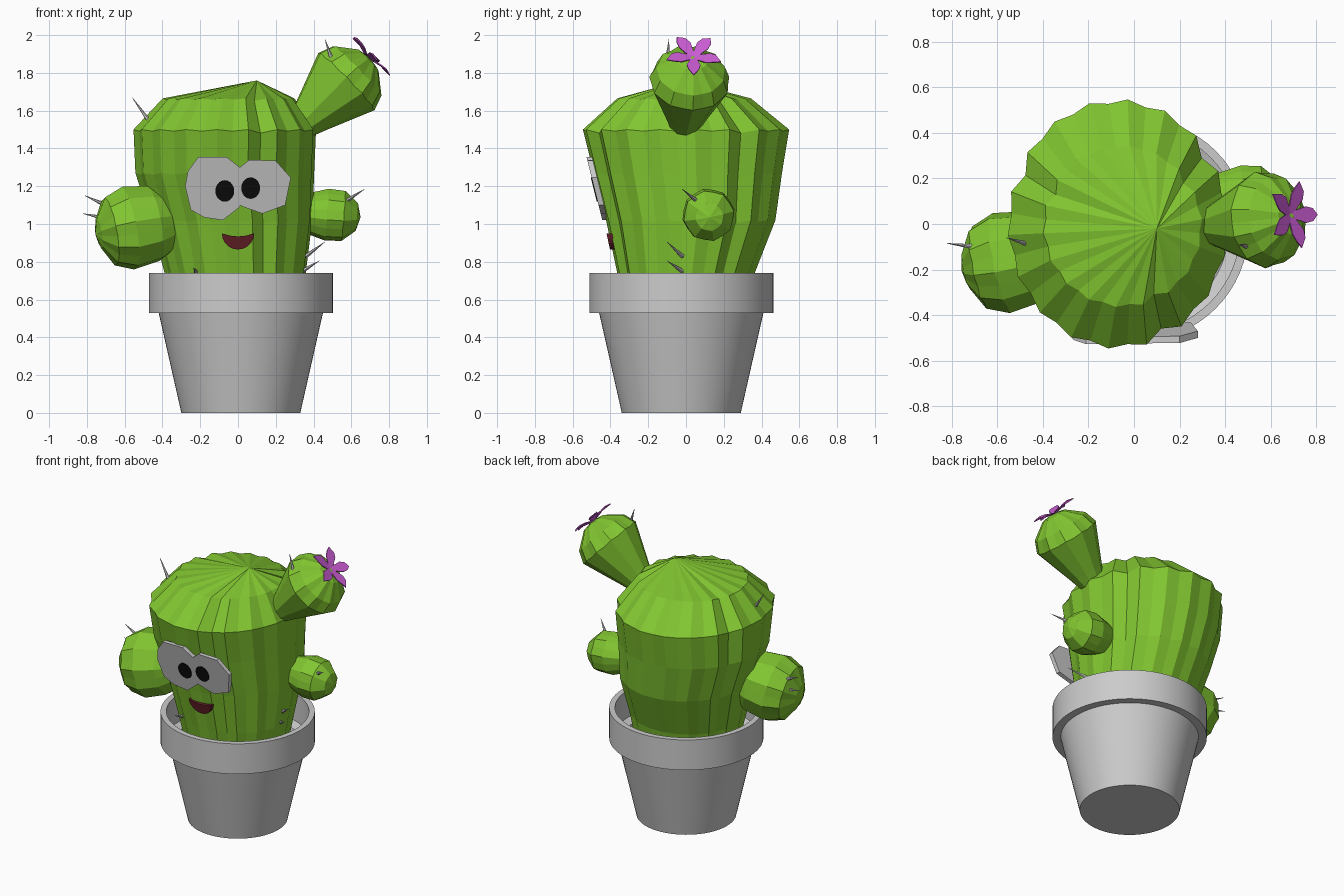
import bpy, bmesh, math
from mathutils import Vector, Matrix

if "Cube" in bpy.data.objects:
    bpy.data.objects.remove(bpy.data.objects["Cube"])


def material(name, rgb):
    m = bpy.data.materials.new(name)
    m.diffuse_color = (*rgb, 1)
    m.use_nodes = True
    m.node_tree.nodes["Principled BSDF"].inputs["Base Color"].default_value = m.diffuse_color
    return m


GREEN = material("cactus_green", (0.22, 0.56, 0.03))
PINK = material("petal_pink", (0.6, 0.11, 0.66))
RED = material("mouth_red", (0.13, 0.015, 0.02))
BLACK = material("pupil_black", (0.004, 0.004, 0.004))


def finish(bm, name, mat=None):
    bmesh.ops.recalc_face_normals(bm, faces=bm.faces)
    me = bpy.data.meshes.new(name)
    bm.to_mesh(me)
    bm.free()
    ob = bpy.data.objects.new(name, me)
    bpy.context.collection.objects.link(ob)
    if mat:
        me.materials.append(mat)
    return ob


def loft(bm, rings, closed=False):
    """Skin a list of equally long vertex rings."""
    n = len(rings[0])
    pairs = list(zip(rings, rings[1:]))
    if closed:
        pairs.append((rings[-1], rings[0]))
    for a, b in pairs:
        for i in range(n):
            j = (i + 1) % n
            bm.faces.new((a[i], a[j], b[j], b[i]))


def lathe(name, profile, loc, n=64):
    bm = bmesh.new()
    rings = [[bm.verts.new((r * math.cos(2 * math.pi * i / n), r * math.sin(2 * math.pi * i / n), z))
              for i in range(n)] for r, z in profile]
    loft(bm, rings)
    bm.faces.new(rings[0])
    bm.faces.new(rings[-1])
    ob = finish(bm, name)
    ob.location = loc
    bpy.ops.object.select_all(action='DESELECT')
    ob.select_set(True)
    bpy.context.view_layer.objects.active = ob
    bpy.ops.object.shade_smooth_by_angle(angle=math.radians(30))
    return ob


def ribbed(name, sections, tip, ribs, depth, matrix=Matrix(), creases=()):
    """Ribbed cactus segment; sections are (z, cx, cy, rx, ry)."""
    bm = bmesh.new()
    n = ribs * 2
    rings = []
    for z, cx, cy, rx, ry in sections:
        ring = []
        for i in range(n):
            a = 2 * math.pi * (i + 0.5) / n
            d = depth * (i % 2) * (2.2 if i in creases else 1)
            ring.append(bm.verts.new((cx + rx * (1 - d) * math.cos(a),
                                      cy + ry * (1 - d) * math.sin(a), z - 0.5 * d * rx)))
        rings.append(ring)
    loft(bm, rings)
    bm.faces.new(rings[0])
    top = bm.verts.new(tip)
    for i in range(n):
        bm.faces.new((rings[-1][i], rings[-1][(i + 1) % n], top))
    bm.transform(matrix)
    return finish(bm, name, GREEN)


def aim(base, axis):
    return Matrix.Translation(base) @ Vector(axis).to_track_quat('Z', 'Y').to_matrix().to_4x4()


def arm(name, base, axis, profile, length, ribs):
    ribbed(name, [(t, 0, 0, r, r) for t, r in profile], (0, 0, length), ribs, 0.05, aim(base, axis))


def plate(name, pts, front, thickness, mat=None):
    """Flat face part drawn in x/z and hung on the slanted body front."""
    bm = bmesh.new()
    rings = [[bm.verts.new((x, front(z) + dy, z)) for x, z in pts] for dy in (0, thickness)]
    loft(bm, rings)
    for r in rings:
        bm.faces.new(r)
    return finish(bm, name, mat)


def spine(name, a, b, r=0.013):
    a, b = Vector(a), Vector(b)
    length = (b - a).length
    bm = bmesh.new()
    bmesh.ops.create_cone(bm, cap_ends=True, segments=6, radius1=r, radius2=0.001, depth=length)
    bm.transform(aim((a + b) / 2, b - a))
    finish(bm, name)


# Pot with a thick rim and a hollow inside
lathe("pot", [(0.315, 0), (0.435, 0.53), (0.487, 0.53), (0.487, 0.74), (0.45, 0.74),
              (0.45, 0.55), (0.40, 0.53), (0.29, 0.05)], (0.015, -0.025, 0))

# Main body, bulging to the left near the top
ribbed("cactus_body", [(0.15, 0, 0, 0.25, 0.25),
                       (0.74, -0.015, 0, 0.375, 0.365),
                       (1.02, -0.035, 0.025, 0.43, 0.45),
                       (1.27, -0.07, 0.01, 0.475, 0.5),
                       (1.50, -0.07, 0, 0.485, 0.548),
                       (1.665, -0.05, -0.01, 0.35, 0.355)],
       (0.10, -0.02, 1.76), 18, 0.035, creases=(3, 15, 29))

# Arms
arm("left_arm", (-0.35, -0.125, 1.02), (-1, -0.2, -0.18),
    [(0, 0.15), (0.10, 0.205), (0.24, 0.225), (0.34, 0.185), (0.40, 0.08)], 0.42, 10)
arm("right_arm", (0.34, 0.115, 1.06), (1, 0.03, -0.08),
    [(0, 0.10), (0.13, 0.14), (0.22, 0.135), (0.29, 0.075)], 0.31, 8)
arm("upper_arm", (0.31, -0.01, 1.50), (0.72, 0.08, 0.70),
    [(0, 0.07), (0.12, 0.115), (0.37, 0.215), (0.45, 0.185), (0.53, 0.08)], 0.545, 11)

# Flower: five petals around the upper arm's tip
FLOWER = aim((0.685, 0.04, 1.885), (0.72, 0.05, 0.70))
down = FLOWER.to_3x3().inverted() @ Vector((0.7, 0, -0.72))
start = math.atan2(down.y, down.x)
for k in range(5):
    bm = bmesh.new()
    outline = [(0.0, 0.012, 0), (0.08, 0.036, 0.022), (0.115, 0.028, 0.028), (0.152, 0, 0.02)]
    pts = outline + [(x, -y, z) for x, y, z in outline[2::-1]]
    bm.faces.new([bm.verts.new(p) for p in pts])
    bm.transform(FLOWER @ Matrix.Rotation(start + k * math.tau / 5, 4, 'Z'))
    petal = finish(bm, f"petal_{k + 1}", PINK)
    mod = petal.modifiers.new("thickness", 'SOLIDIFY')
    mod.thickness = 0.006

# Eyes with pupils
def eye_front(z):
    return -0.488 - 0.25 * (z - 1.2)


plate("left_eye", [(-0.28, 1.2), (-0.265, 1.28), (-0.21, 1.355), (-0.06, 1.355), (0.01, 1.3),
                   (0.01, 1.09), (-0.08, 1.02), (-0.18, 1.035), (-0.25, 1.075)], eye_front, 0.03)
plate("right_eye", [(0.01, 1.3), (0.06, 1.34), (0.2, 1.335), (0.28, 1.245), (0.25, 1.1),
                    (0.13, 1.055), (0.03, 1.09), (0.01, 1.1)], eye_front, 0.03)
for side, cx, cz in (("left", -0.07, 1.175), ("right", 0.067, 1.19)):
    ring = [(cx + 0.05 * math.cos(a), cz + 0.057 * math.sin(a))
            for a in (math.tau * i / 20 for i in range(20))]
    plate(side + "_pupil", ring, lambda z: eye_front(z) - 0.005, 0.01, BLACK)

# Smiling mouth
smile = [(0.085 * math.cos(a), 0.95 + 0.085 * math.sin(a))
         for a in (math.pi + math.pi * i / 10 for i in range(11))]
plate("mouth", smile + [(0.04, 0.938), (0, 0.934), (-0.04, 0.938)],
      lambda z: -0.41 - 0.22 * (z - 0.9), 0.03, RED)

# Spines, each from root to point
for i, (a, b) in enumerate([
        ((-0.46, -0.09, 1.53), (-0.56, -0.06, 1.67)),
        ((-0.70, -0.10, 1.10), (-0.81, -0.085, 1.15)),
        ((-0.70, -0.10, 1.03), (-0.82, -0.085, 1.055)),
        ((0.57, 0.06, 1.12), (0.67, -0.02, 1.185)),
        ((0.36, -0.02, 0.83), (0.46, -0.10, 0.905)),
        ((0.34, -0.02, 0.75), (0.43, -0.10, 0.805)),
        ((0.50, -0.10, 1.86), (0.46, -0.09, 1.98)),
        ((-0.22, -0.28, 0.74), (-0.235, -0.36, 0.77))]):
    spine(f"spine_{i + 1}", a, b)
